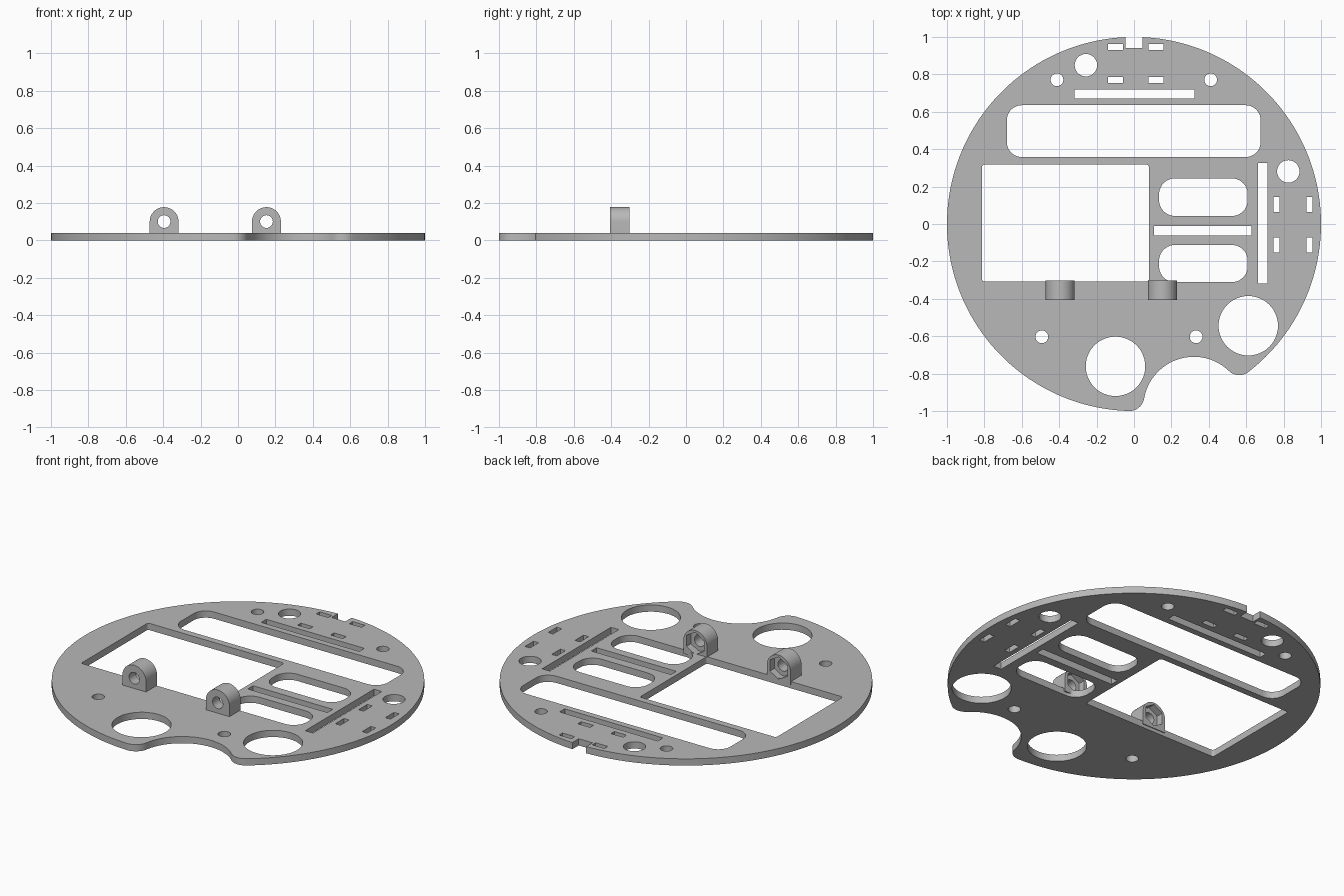
import bpy, bmesh
from math import pi, cos, sin, atan2, radians
from mathutils import Vector, Matrix

cube = bpy.data.objects.get("Cube")
if cube:
    bpy.data.objects.remove(cube, do_unlink=True)

grey = bpy.data.materials.new("plain grey")
grey.use_nodes = True
colour = (0.48, 0.48, 0.48, 1)
grey.diffuse_color = colour
grey.node_tree.nodes["Principled BSDF"].inputs["Base Color"].default_value = colour


def arc(cx, cy, r, a0, a1, n):
    return [(cx + r * cos(a0 + (a1 - a0) * i / n),
             cy + r * sin(a0 + (a1 - a0) * i / n)) for i in range(n + 1)]


def circle(cx, cy, r, n=48):
    return arc(cx, cy, r, 0, 2 * pi, n)[:-1]


def rect(x0, x1, y0, y1, r=0.0):
    if r == 0:
        return [(x0, y0), (x1, y0), (x1, y1), (x0, y1)]
    pts = []
    for k, (x, y) in enumerate([(x1 - r, y1 - r), (x0 + r, y1 - r),
                                (x0 + r, y0 + r), (x1 - r, y0 + r)]):
        pts += arc(x, y, r, k * pi / 2, (k + 1) * pi / 2, 10)
    return pts


def slab(name, loops, depth, matrix):
    """Filled outline with holes, extruded from 0 to depth and then placed."""
    curve = bpy.data.curves.new(name, 'CURVE')
    curve.dimensions = '2D'
    curve.fill_mode = 'BOTH'
    curve.extrude = depth / 2
    for loop in loops:
        spline = curve.splines.new('POLY')
        spline.points.add(len(loop) - 1)
        for p, (x, y) in zip(spline.points, loop):
            p.co = (x, y, 0, 1)
        spline.use_cyclic_u = True
    temp = bpy.data.objects.new(name + " outline", curve)
    bpy.context.collection.objects.link(temp)
    graph = bpy.context.evaluated_depsgraph_get()
    mesh = bpy.data.meshes.new_from_object(temp.evaluated_get(graph))
    bpy.data.objects.remove(temp, do_unlink=True)
    bm = bmesh.new()
    bm.from_mesh(mesh)
    bmesh.ops.remove_doubles(bm, verts=bm.verts, dist=1e-5)
    bmesh.ops.translate(bm, verts=bm.verts, vec=(0, 0, depth / 2))
    bmesh.ops.transform(bm, verts=bm.verts, matrix=matrix)
    bmesh.ops.recalc_face_normals(bm, faces=bm.faces)
    bm.to_mesh(mesh)
    bm.free()
    mesh.materials.clear()
    mesh.materials.append(grey)
    obj = bpy.data.objects.new(name, mesh)
    bpy.context.collection.objects.link(obj)
    bpy.ops.object.select_all(action='DESELECT')
    obj.select_set(True)
    bpy.context.view_layer.objects.active = obj
    bpy.ops.object.shade_smooth_by_angle(angle=radians(30))
    return obj


# Plate rim: round disc, back notch, front bite blended in by two fillets
bite, bite_r, fillet = Vector((0.32, -0.98)), 0.27, 0.08
d, ro, rb = bite.length, 1 - fillet, bite_r + fillet
along = (ro * ro - rb * rb + d * d) / (2 * d)
across = (ro * ro - along * along) ** 0.5
u = bite.normalized()
side = Vector((-u.y, u.x)) * across
right_c, left_c = u * along + side, u * along - side


def angle(v):
    return atan2(v.y, v.x)


out_r, out_l = angle(right_c), angle(left_c) + 2 * pi
bite_l, bite_rt = angle(left_c - bite), angle(right_c - bite)
if bite_l < 0:
    bite_l += 2 * pi
notch = 0.045
outline = arc(0, 0, 1, out_r, pi / 2 - notch, 80)
outline += [(notch, 0.94), (-notch, 0.94)]
outline += arc(0, 0, 1, pi / 2 + notch, out_l, 80)
outline += arc(*left_c, fillet, out_l, bite_l + pi if bite_l + pi > out_l else bite_l + 3 * pi, 16)[1:]
outline += arc(*bite, bite_r, bite_l, bite_rt, 32)[1:]
outline += arc(*right_c, fillet, bite_rt - pi, out_r, 16)[1:-1]

# Windows and slots
holes = [
    rect(-0.68, 0.677, 0.358, 0.635, 0.08),
    rect(-0.813, 0.08, -0.308, 0.318, 0.015),
    rect(0.134, 0.608, 0.043, 0.244, 0.085),
    rect(0.134, 0.608, -0.311, -0.112, 0.085),
    rect(0.107, 0.629, -0.062, -0.012),
    rect(0.664, 0.715, -0.319, 0.325),
    rect(-0.319, 0.324, 0.672, 0.72),
]
# Small strap slots at the back and at the left side
for a in (-0.139, 0.078):
    for b in (0.755, 0.93):
        holes.append(rect(a, a + 0.08, b, b + 0.032))
for a in (0.745, 0.921):
    for b in (-0.153, 0.064):
        holes.append(rect(a, a + 0.033, b, b + 0.081))
# Round holes
for x, y, r in [(-0.257, 0.849, 0.06), (0.825, 0.281, 0.06),
                (-0.412, 0.771, 0.034), (0.41, 0.771, 0.034),
                (-0.493, -0.603, 0.034), (0.332, -0.603, 0.034),
                (-0.099, -0.761, 0.159), (0.611, -0.544, 0.159)]:
    holes.append(circle(x, y, r))

slab("base_plate", [outline] + holes, 0.04, Matrix())

# Upright lugs: bolt hole in front, hexagonal nut pocket behind
half, axis_z = 0.077, 0.101
lug = [(-half, 0.02), (half, 0.02)] + arc(0, axis_z, half, 0, pi, 32)
nut = arc(0, axis_z, 0.066, pi / 2, 5 * pi / 2, 6)[:-1]
bolt = circle(0, axis_z, 0.034, 32)
stand = Matrix.Rotation(pi / 2, 4, 'X')
for label, x in (("right", -0.395), ("left", 0.152)):
    slab(label + "_lug_front", [lug, bolt], 0.062,
         Matrix.Translation((x, -0.345, 0)) @ stand)
    slab(label + "_lug_nut_pocket", [lug, nut], 0.042,
         Matrix.Translation((x, -0.303, 0)) @ stand)
